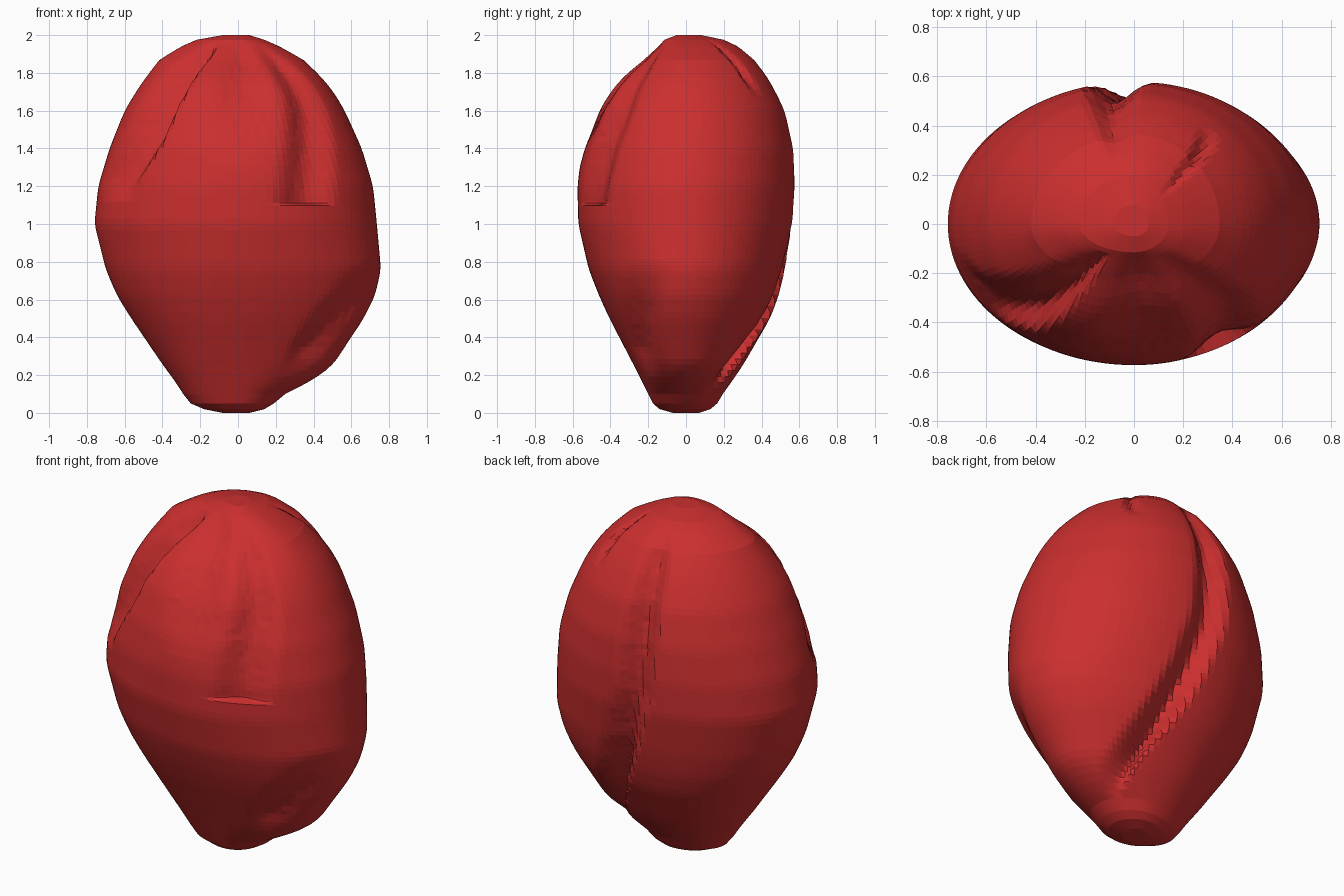
import bpy, bmesh, math, random
random.seed(4)

# Silhouette profile: z, left, right, front, back extents
PROFILE = [
    (0.00, .08, .06, .07, .07), (0.02, .18, .14, .14, .13), (0.05, .25, .19, .175, .165),
    (0.10, .29, .25, .20, .195), (0.17, .335, .39, .235, .245), (0.25, .395, .50, .275, .30),
    (0.50, .565, .665, .405, .445), (0.62, .64, .725, .46, .49),
    (0.76, .70, .757, .515, .525), (1.00, .76, .735, .57, .57), (1.20, .74, .715, .575, .58),
    (1.40, .68, .655, .55, .57), (1.60, .60, .565, .485, .525), (1.70, .54, .505, .425, .475),
    (1.78, .485, .44, .35, .43), (1.87, .415, .345, .23, .36), (1.94, .30, .22, .15, .275),
    (1.975, .22, .14, .115, .20), (2.00, .08, .06, .05, .08)]


def lerp_path(points, z):
    """Linear interpolation along (z, value...) rows."""
    z = min(max(z, points[0][0]), points[-1][0])
    for a, b in zip(points, points[1:]):
        if z <= b[0]:
            t = (z - a[0]) / (b[0] - a[0])
            return [p + (q - p) * t for p, q in zip(a[1:], b[1:])]


def smooth_profile(z):
    """Average of neighbouring samples, softening the profile corners."""
    w = 0.03 if 0.15 < z < 1.85 else 0.0
    rows = [lerp_path(PROFILE, z + d) for d in (-w, 0, w)]
    return [sum(c) / 3 for c in zip(*rows)]


# Grooves: (z, angle in degrees, depth) path, then widths below and above that angle
GROOVES = [
    # long furrow on the back, swinging to the right near the tip
    ([(.10, 25, 0), (.17, 34, .04), (.27, 46, .10), (.45, 66, .13), (.6, 77, .12), (.8, 87, .09),
      (1.1, 97, .08), (1.5, 101, .08), (1.8, 103, .05), (1.95, 104, 0)], 17, 11),
    # hollow on the upper left of the front, under a raised lip
    ([(1.12, 208, 0), (1.25, 211, .05), (1.45, 220, .10), (1.7, 225, .12),
      (1.85, 226, .08), (1.96, 226, 0)], 25, 9),
    # hollow on the upper right of the front, ending in a hard ledge
    ([(1.10, 308, 0), (1.11, 308, .06), (1.35, 312, .065), (1.6, 318, .065),
      (1.8, 318, .05), (1.95, 315, 0)], 22, 15),
    # gently flattened upper front panel
    ([(1.3, 275, 0), (1.5, 275, .03), (1.7, 275, .06), (1.85, 275, .04), (1.97, 275, 0)], 34, 36),
    # short crease on the right shoulder at the back
    ([(1.68, 50, 0), (1.78, 47, .035), (1.92, 45, .03), (1.98, 45, 0)], 5, 8),
    # uneven patch low on the right
    ([(.2, 330, 0), (.35, 330, .04), (.55, 337, .035), (.8, 345, 0)], 20, 16)]


def groove_depth(angle, z):
    total = 0
    for path, below, above in GROOVES:
        if not path[0][0] <= z <= path[-1][0]:
            continue
        centre, depth = lerp_path(path, z)
        d = (angle - centre + 180) % 360 - 180
        u = abs(d) / (below if d < 0 else above)
        if u < 1:
            total += depth * (.5 + .5 * math.cos(math.pi * u))
    return total


SEG = 120
HEIGHTS = sorted([0, .008, .02, .035, .05, .075, 1.098, 1.112, 1.945, 1.96, 1.975, 1.988, 2.0]
                 + [.1 + .031 * i for i in range(60)])

# Body: lofted rings with the grooves pressed in
bm = bmesh.new()
rings = []
for z in HEIGHTS:
    left, right, front, back = smooth_profile(z)
    ring = []
    for i in range(SEG):
        a = 2 * math.pi * i / SEG
        c, s = math.cos(a), math.sin(a)
        x, y = c * (right if c > 0 else left), s * (back if s > 0 else front)
        g = groove_depth(math.degrees(math.atan2(y, x)), z)
        if g > .02:
            g += random.uniform(-.002, .002)
        k = 1 - min(.5, g / max(.05, math.hypot(x, y)))
        ring.append(bm.verts.new((x * k, y * k, z)))
    rings.append(ring)
for lo, hi in zip(rings, rings[1:]):
    for i in range(SEG):
        j = (i + 1) % SEG
        bm.faces.new((lo[i], lo[j], hi[j], hi[i]))
bm.faces.new(rings[0][::-1])
bm.faces.new(rings[-1])
bmesh.ops.recalc_face_normals(bm, faces=bm.faces)

mesh = bpy.data.meshes.new("furrowed_body")
bm.to_mesh(mesh)
bm.free()
body = bpy.data.objects.new("furrowed_body", mesh)
bpy.context.collection.objects.link(body)

# Single red colour
red = bpy.data.materials.new("deep red")
red.diffuse_color = (0.6, 0.028, 0.028, 1)
mesh.materials.append(red)
